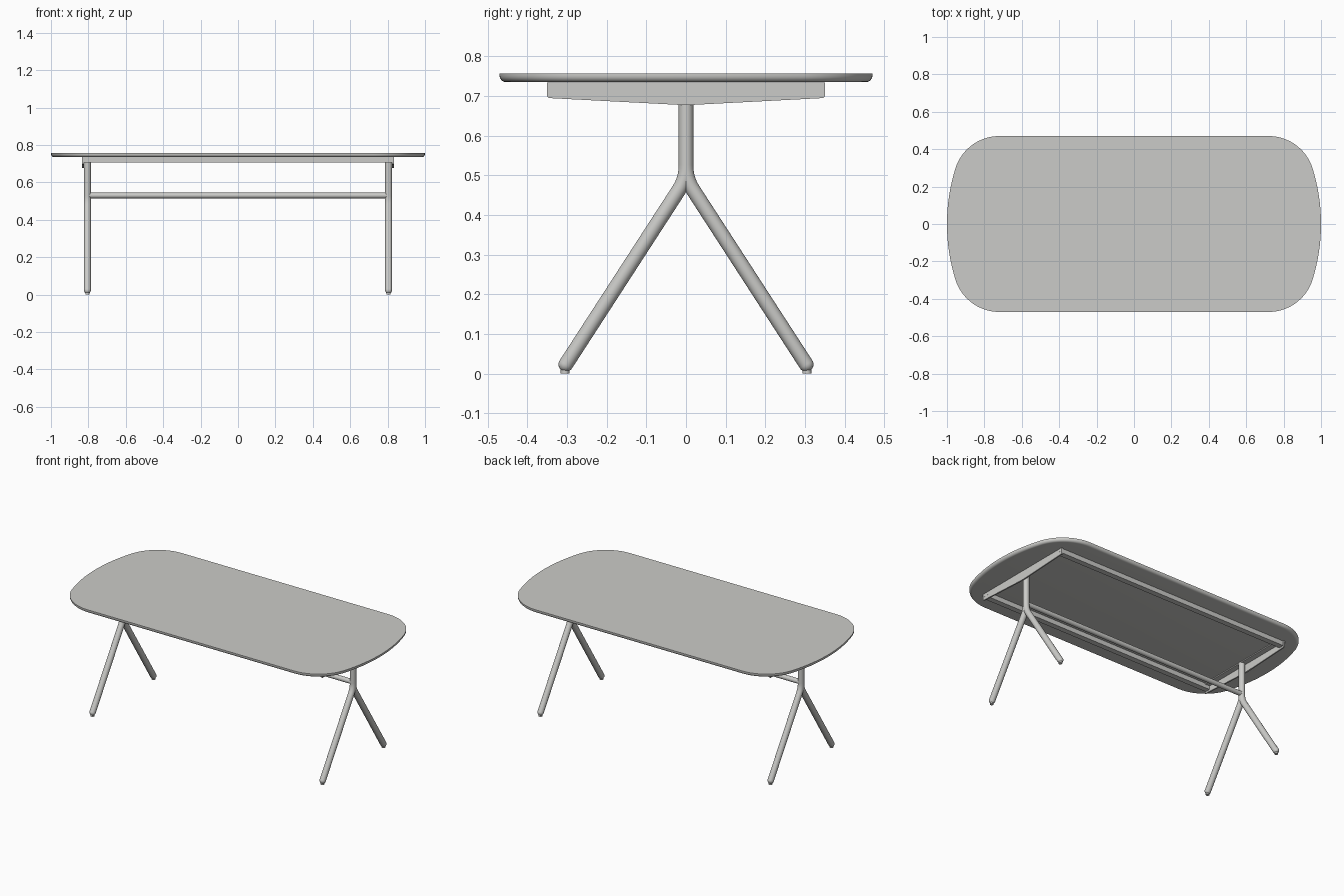
import bpy, bmesh, math
from mathutils import Vector

if "Cube" in bpy.data.objects:
    bpy.data.objects.remove(bpy.data.objects["Cube"])

grey = bpy.data.materials.new("light grey")
grey.diffuse_color = (0.6, 0.6, 0.58, 1)
grey.use_nodes = True
grey.node_tree.nodes["Principled BSDF"].inputs["Base Color"].default_value = grey.diffuse_color


def finish(name, bm, smooth=True):
    bmesh.ops.recalc_face_normals(bm, faces=bm.faces)
    me = bpy.data.meshes.new(name)
    bm.to_mesh(me)
    bm.free()
    me.materials.append(grey)
    ob = bpy.data.objects.new(name, me)
    bpy.context.collection.objects.link(ob)
    if smooth:
        bpy.ops.object.select_all(action='DESELECT')
        ob.select_set(True)
        bpy.context.view_layer.objects.active = ob
        bpy.ops.object.shade_smooth_by_angle(angle=math.radians(35))
    return ob


def loft(name, rings, smooth=True):
    """Skin a list of closed rings and cap both ends."""
    bm = bmesh.new()
    vs = [[bm.verts.new(p) for p in r] for r in rings]
    n = len(vs[0])
    for a, b in zip(vs, vs[1:]):
        for i in range(n):
            j = (i + 1) % n
            bm.faces.new((a[i], a[j], b[j], b[i]))
    bm.faces.new(vs[0])
    bm.faces.new(vs[-1])
    return finish(name, bm, smooth)


def tube(name, path, u, n=24):
    """Sweep a circle along (point, radius) pairs; u is perpendicular to the path."""
    u = Vector(u)
    pts = [Vector(p) for p, _ in path]
    rings = []
    for i, (_, r) in enumerate(path):
        t = (pts[min(i + 1, len(pts) - 1)] - pts[max(i - 1, 0)]).normalized()
        v = t.cross(u)
        rings.append([pts[i] + r * (math.cos(2 * math.pi * k / n) * u + math.sin(2 * math.pi * k / n) * v)
                      for k in range(n)])
    return loft(name, rings)


def box(name, x0, x1, y0, y1, z0, z1):
    return loft(name, [[(x0, y0, z), (x1, y0, z), (x1, y1, z), (x0, y1, z)] for z in (z0, z1)], False)


# Tabletop: shallow end arcs blended into tighter corner arcs, rounded lower edge
CX, CY, CR = 0.72, 0.224, 0.246
SPLIT = math.atan2(CY, CX)


def outline(d, z):
    q = []
    for i in range(9):
        a = SPLIT * i / 8
        q.append(((1 - d) * math.cos(a), (1 - d) * math.sin(a)))
    for i in range(1, 21):
        a = SPLIT + (math.pi / 2 - SPLIT) * i / 20
        q.append((CX + (CR - d) * math.cos(a), CY + (CR - d) * math.sin(a)))
    half = q + [(-x, y) for x, y in reversed(q)]
    full = half + [(x, -y) for x, y in reversed(half[1:-1])]
    return [(x, y, z) for x, y in full]


TOP, UNDER, ROUND = 0.757, 0.735, 0.017
rings = [outline(0, TOP)]
for i in range(7):
    a = math.pi / 2 * i / 6
    rings.append(outline(ROUND * (1 - math.cos(a)), UNDER + ROUND * (1 - math.sin(a))))
loft("tabletop", rings)

# Long rails under the top
for side, s in (("front", -1), ("back", 1)):
    y0, y1 = sorted((s * 0.310, s * 0.345))
    box(side + "_rail", -0.826, 0.826, y0, y1, 0.705, 0.7345)

# Stretcher between the two leg frames
tube("stretcher", [((-0.805, 0, 0.53), 0.015), ((0.805, 0, 0.53), 0.015)], (0, 1, 0))

R, LX = 0.0185, 0.805
for side, s in (("left", -1), ("right", 1)):
    # Tapered end plate
    prof = [(-0.35, 0.7345), (-0.35, 0.699), (-0.346, 0.695), (-0.02, 0.678),
            (0.02, 0.678), (0.346, 0.695), (0.35, 0.699), (0.35, 0.7345)]
    loft(side + "_end_plate", [[(s * x, y, z) for y, z in prof] for x in (0.824, 0.833)], False)
    box(side + "_plate_flange", *sorted((s * 0.79, s * 0.826)), -0.345, 0.345, 0.728, 0.7345)
    # Small screws in the plate
    for k, y in enumerate((-0.335, -0.31, 0.33)):
        tube(f"{side}_screw_{k + 1}", [((s * 0.83, y, 0.715), 0.003), ((s * 0.834, y, 0.715), 0.003)],
             (0, 1, 0), 10)
    # Upright post
    tube(side + "_post", [((s * LX, 0, 0.733), R), ((s * LX, 0, 0.52), R)], (1, 0, 0))
    # Splayed legs: short bend, straight run, domed end and a glide
    for end, e in (("front", -1), ("back", 1)):
        dy, dz = 0.544, -0.839
        a, b, c = Vector((0, 0.525)), Vector((0, 0.491)), Vector((0.0185, 0.491 - 0.0285))
        path = []
        for i in range(9):
            t = i / 8
            p = a * (1 - t) ** 2 + b * 2 * t * (1 - t) + c * t * t
            path.append((p.x, p.y, R))
        fy, fz = 0.303, 0.0235
        for i in range(7):
            ang = math.radians(84) * i / 6
            h = R * math.sin(ang)
            path.append((fy + dy * h, fz + dz * h, R * math.cos(ang)))
        tube(f"{side}_{end}_leg", [((s * LX, e * y, z), r) for y, z, r in path], (1, 0, 0))
        g = e * 0.305
        tube(f"{side}_{end}_glide", [((s * LX, g, 0), 0.011), ((s * LX, g, 0.012), 0.011)], (1, 0, 0), 20)
